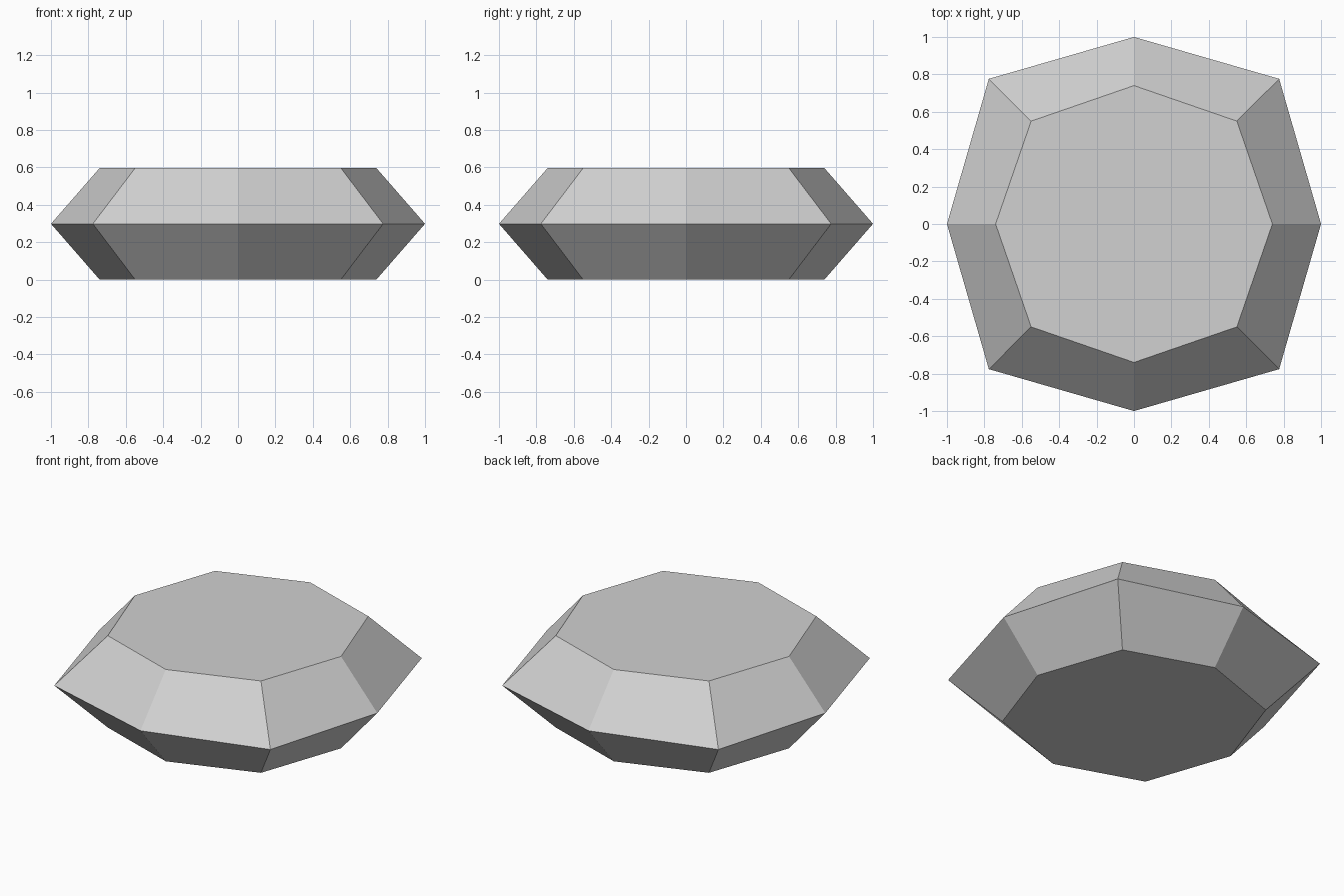
import bpy
import bmesh
from math import cos, sin, pi

cube = bpy.data.objects.get("Cube")
if cube:
    bpy.data.objects.remove(cube, do_unlink=True)

# Plain light grey
grey = bpy.data.materials.new("light_grey")
grey.use_nodes = True
colour = (0.64, 0.64, 0.64, 1)
grey.diffuse_color = colour
grey.node_tree.nodes["Principled BSDF"].inputs["Base Color"].default_value = colour


def octagon_ring(bm, z, axis_radius, corner_radius):
    """Eight points alternating between the axis and the corner radius."""
    ring = []
    for i in range(8):
        r = corner_radius if i % 2 else axis_radius
        ring.append(bm.verts.new((r * cos(i * pi / 4), r * sin(i * pi / 4), z)))
    return ring


# Faceted stone: flat base, wide girdle, flat table
bm = bmesh.new()
rings = [octagon_ring(bm, z, axis, corner * 2 ** 0.5)
         for z, axis, corner in ((0, 0.74, 0.55), (0.298, 1, 0.776), (0.596, 0.74, 0.55))]
for low, high in zip(rings, rings[1:]):
    for i in range(8):
        j = (i + 1) % 8
        bm.faces.new((low[i], low[j], high[j], high[i]))
bm.faces.new(rings[0][::-1])
bm.faces.new(rings[-1])
bmesh.ops.recalc_face_normals(bm, faces=bm.faces)

mesh = bpy.data.meshes.new("faceted_stone")
bm.to_mesh(mesh)
bm.free()
mesh.materials.append(grey)
bpy.context.collection.objects.link(bpy.data.objects.new("faceted_stone", mesh))
